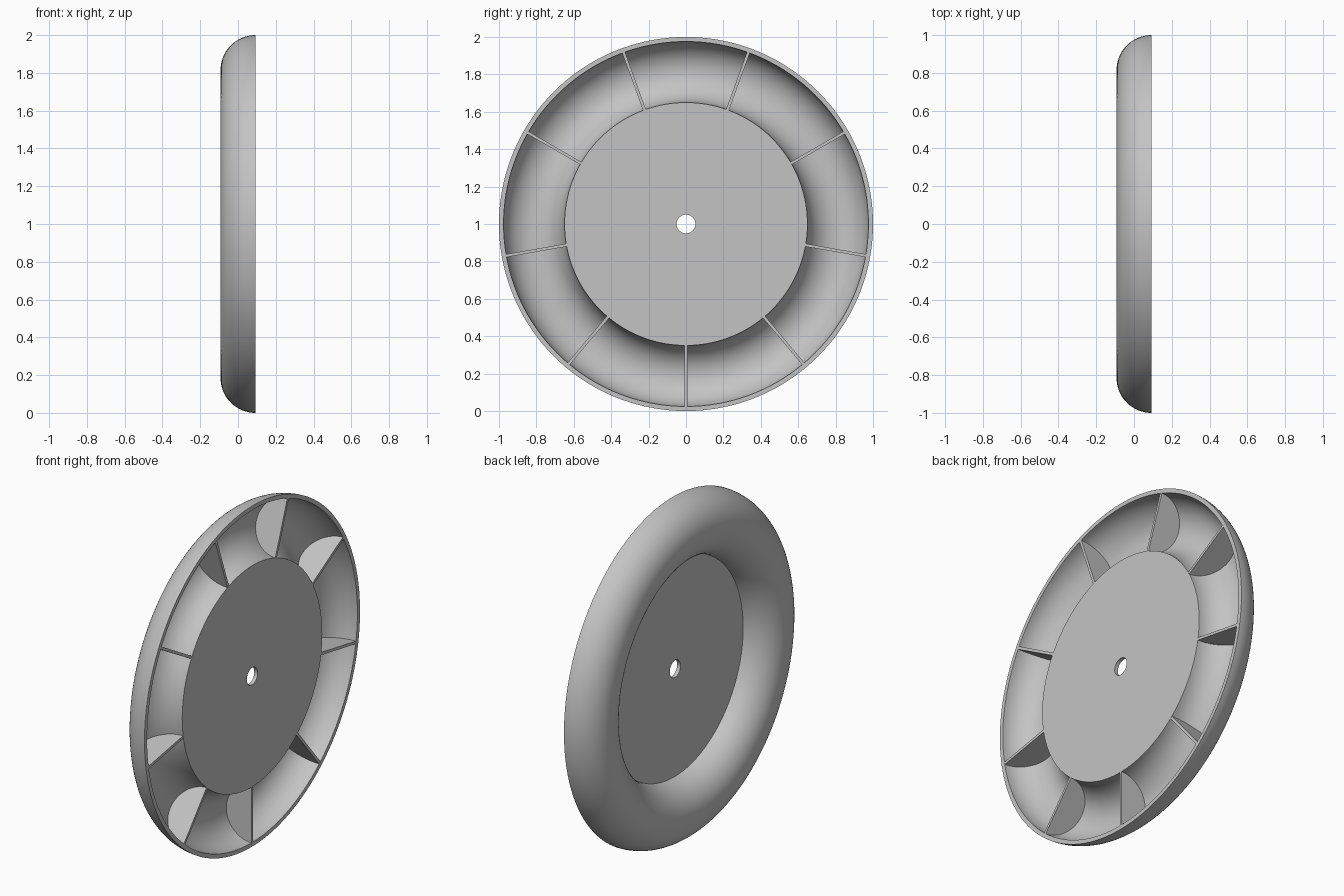
import bpy, bmesh
from math import pi, sin, cos, radians
from mathutils import Matrix, Vector

old = bpy.data.objects.get("Cube")
if old:
    bpy.data.objects.remove(old, do_unlink=True)

FRONT = 0.0925          # x of the open face
MID = 0.8125            # radius of the channel centre line
HUB = Vector((0, 0, 1))

grey = bpy.data.materials.new("light_grey")
grey.use_nodes = True
colour = (0.55, 0.55, 0.55, 1)
grey.diffuse_color = colour
grey.node_tree.nodes["Principled BSDF"].inputs["Base Color"].default_value = colour


def finish(bm, name):
    bmesh.ops.recalc_face_normals(bm, faces=bm.faces)
    mesh = bpy.data.meshes.new(name)
    bm.to_mesh(mesh)
    bm.free()
    obj = bpy.data.objects.new(name, mesh)
    obj.location = HUB
    mesh.materials.append(grey)
    bpy.context.collection.objects.link(obj)
    bpy.ops.object.select_all(action='DESELECT')
    obj.select_set(True)
    bpy.context.view_layer.objects.active = obj
    bpy.ops.object.shade_smooth_by_angle(angle=radians(30))
    return obj


def arc(centre, radius, start, end, steps):
    """Points (x, r) bulging toward -x, from the inner to the outer side."""
    return [(FRONT - radius * sin(a), centre - radius * cos(a))
            for a in (start + (end - start) * i / steps for i in range(steps + 1))]


# Wheel shell: thin disc with a centre hole and a rounded hollow rim
outer_radius = 0.185
disc_thickness = 0.022
tuck = disc_thickness / outer_radius
inner = arc(MID, 0.163, 0, pi, 32)
outer = arc(1 - outer_radius, outer_radius, pi, tuck, 32)
profile = ([(FRONT, 0.05)] + inner + outer
           + [(FRONT - disc_thickness, 0.05)])
bm = bmesh.new()
verts = [bm.verts.new((x, 0, r)) for x, r in profile]
edges = [bm.edges.new((verts[i], verts[(i + 1) % len(verts)])) for i in range(len(verts))]
bmesh.ops.spin(bm, geom=verts + edges, cent=(0, 0, 0), axis=(1, 0, 0),
               angle=2 * pi, steps=144, use_merge=True)
bmesh.ops.remove_doubles(bm, verts=bm.verts, dist=1e-5)
finish(bm, "wheel_shell")

# Nine half-round ribs dividing the channel, the first pointing straight down
thickness = 0.016
for i in range(9):
    bm = bmesh.new()
    outline = [bm.verts.new((x - 0.0005, -thickness / 2, -r))
               for x, r in arc(MID, 0.168, 0, pi, 32)]
    face = bm.faces.new(outline)
    side = bmesh.ops.extrude_face_region(bm, geom=[face])
    moved = [v for v in side["geom"] if isinstance(v, bmesh.types.BMVert)]
    bmesh.ops.translate(bm, verts=moved, vec=(0, thickness, 0))
    bmesh.ops.rotate(bm, verts=bm.verts, cent=(0, 0, 0),
                     matrix=Matrix.Rotation(2 * pi * i / 9, 3, 'X'))
    finish(bm, f"rib_{i + 1}")
